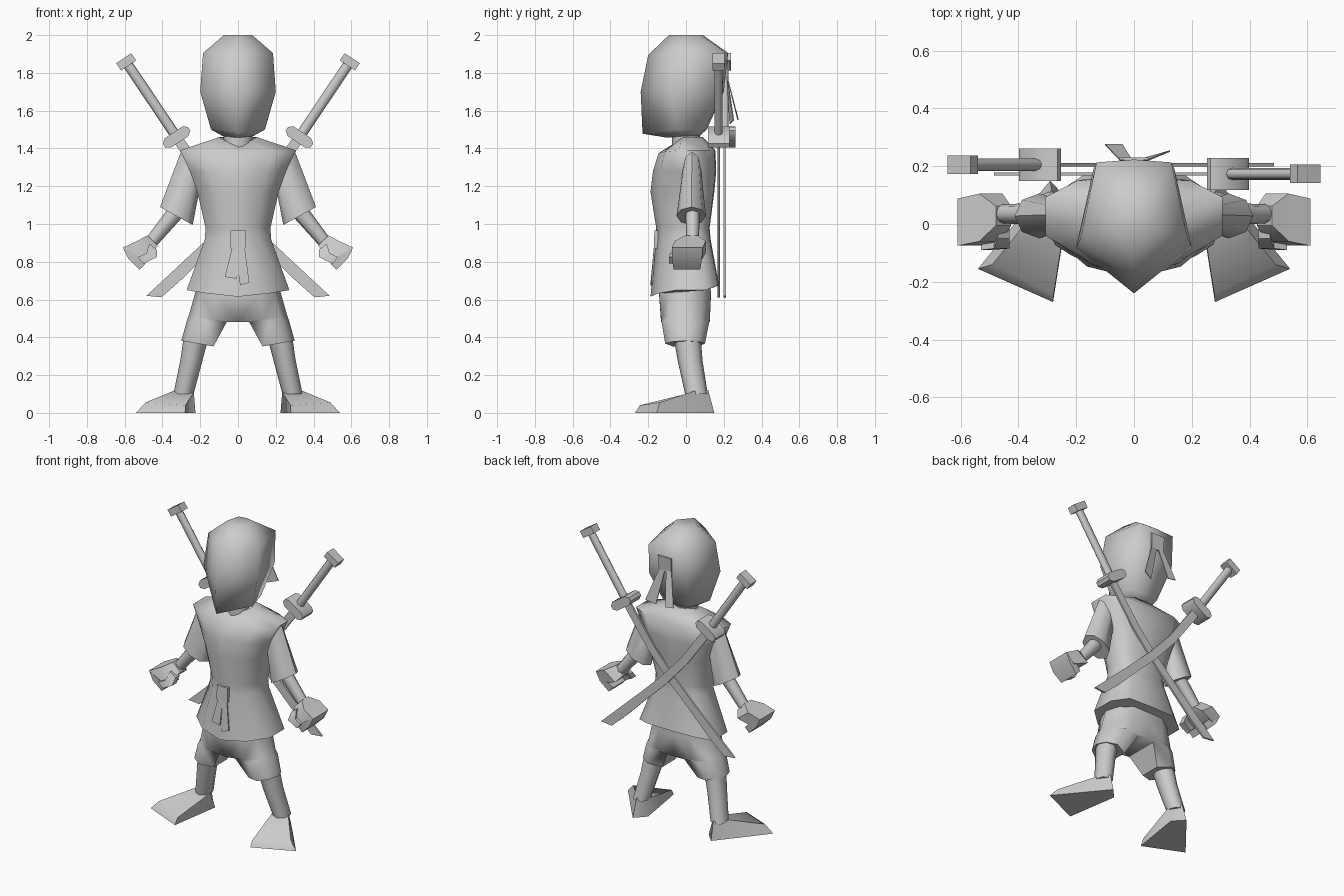
import bpy, bmesh, math
from mathutils import Vector

cube = bpy.data.objects.get("Cube")
if cube:
    bpy.data.objects.remove(cube, do_unlink=True)

# One plain colour
grey = bpy.data.materials.new("plain grey")
grey.use_nodes = True
colour = (0.6, 0.6, 0.6, 1)
grey.diffuse_color = colour
grey.node_tree.nodes["Principled BSDF"].inputs["Base Color"].default_value = colour


def loft(name, rings, mirror=False, angle=60):
    """Skin a list of equal point rings and cap both ends."""
    bm = bmesh.new()
    loops = [[bm.verts.new(p) for p in ring] for ring in rings]
    n = len(rings[0])
    for a, b in zip(loops, loops[1:]):
        for i in range(n):
            j = (i + 1) % n
            bm.faces.new((a[i], a[j], b[j], b[i]))
    bm.faces.new(loops[0])
    bm.faces.new(loops[-1])
    bmesh.ops.recalc_face_normals(bm, faces=bm.faces)
    mesh = bpy.data.meshes.new(name)
    bm.to_mesh(mesh)
    bm.free()
    mesh.materials.append(grey)
    ob = bpy.data.objects.new(name, mesh)
    bpy.context.collection.objects.link(ob)
    bpy.ops.object.select_all(action='DESELECT')
    ob.select_set(True)
    bpy.context.view_layer.objects.active = ob
    bpy.ops.object.shade_smooth_by_angle(angle=math.radians(angle))
    if mirror:
        ob.modifiers.new("Mirror", 'MIRROR').use_mirror_merge = False
    return ob


def oval(p, q, y, ry, n=8):
    """Ring whose one diameter runs from p to q in the xz plane, depth ry along y."""
    c = Vector(((p[0] + q[0]) / 2, y, (p[1] + q[1]) / 2))
    u = Vector((q[0], y, q[1])) - c
    turn = [2 * math.pi * i / n for i in range(n)]
    return [c + u * math.cos(t) + Vector((0, ry * math.sin(t), 0)) for t in turn]


def slab(name, outline, thick, angle=30):
    """Plate from (x, y, z) outline points, thickened along y."""
    back = [(x, y + thick, z) for x, y, z in outline]
    return loft(name, [outline, back], angle=angle)


# Head: pentagon sections with a centre ridge (z, half width, front, back, side y)
def head_ring(z, w, f, b, side, drop):
    return [(0, -f, z - drop), (w, side, z), (0.7 * w, b, z),
            (0, b + 0.01, z), (-0.7 * w, b, z), (-w, side, z)]


loft("head", [head_ring(*r) for r in (
    (2.0, 0.075, 0.09, 0.08, -0.01, 0), (1.905, 0.185, 0.2, 0.213, -0.05, 0.01),
    (1.7, 0.2, 0.24, 0.19, -0.08, 0), (1.5, 0.143, 0.23, 0.1, -0.05, 0.022),
    (1.465, 0.08, 0.1, 0.06, -0.02, 0.008))], angle=85)
loft("neck", [oval((-r, z), (r, z), 0, 0.075) for z, r in ((1.5, 0.075), (1.4, 0.08))])


# Tunic: ten-sided sections (z, half width, front, back, front drop, back rise)
def body_ring(z, w, f, b, drop=0.0, rise=0.0):
    half = [(0.6 * w, -0.78 * f, z - drop / 2), (w, -0.28 * f, z),
            (w, 0.6 * b, z), (0.64 * w, 0.97 * b, z + rise)]
    return ([(0, -f, z - drop)] + half + [(0, b, z + rise)]
            + [(-x, y, h) for x, y, h in reversed(half)])


loft("tunic", [body_ring(*r) for r in (
    (1.46, 0.1, 0.06, 0.09, 0.045), (1.39, 0.306, 0.145, 0.155, 0.015),
    (1.28, 0.255, 0.175, 0.16), (1.17, 0.215, 0.188, 0.15), (0.98, 0.172, 0.158, 0.125),
    (0.92, 0.175, 0.16, 0.13), (0.65, 0.272, 0.188, 0.175, 0.035, 0.025))], angle=70)

# Belt knot and its two tails
slab("belt_knot", [(-0.04, -0.167, 0.965), (0.04, -0.167, 0.965),
                   (0.04, -0.171, 0.87), (-0.04, -0.171, 0.87)], 0.02)
slab("belt_tail_right", [(-0.03, -0.169, 0.88), (0.005, -0.169, 0.88),
                         (-0.005, -0.186, 0.71), (-0.07, -0.18, 0.72)], 0.008)
slab("belt_tail_left", [(0.0, -0.17, 0.88), (0.035, -0.17, 0.88),
                        (0.06, -0.184, 0.69), (0.01, -0.189, 0.675)], 0.008)

# Headband knot and its two tails
slab("headband_knot", [(-0.05, 0.222, 1.86), (0.05, 0.222, 1.86),
                       (0.045, 0.214, 1.76), (-0.045, 0.214, 1.76)], 0.008)
slab("headband_tail_right", [(-0.045, 0.215, 1.78), (-0.005, 0.215, 1.78),
                             (-0.04, 0.272, 1.55), (-0.1, 0.272, 1.56)], 0.005)
slab("headband_tail_left", [(0.0, 0.215, 1.78), (0.04, 0.215, 1.78),
                            (0.125, 0.25, 1.55), (0.06, 0.23, 1.53)], 0.005)

# Sleeves, forearms and fists
loft("sleeves", [oval((0.303, 1.38), (0.19, 1.25), 0.032, 0.045),
                 oval((0.413, 1.09), (0.24, 0.995), 0.028, 0.078)], True)
loft("forearms", [oval((0.365, 1.09), (0.29, 1.04), 0.035, 0.038),
                  oval((0.49, 0.92), (0.435, 0.88), 0.035, 0.033)], True)


def block(p, q, y0, y1):
    return [(p[0], y0, p[1]), (q[0], y0, q[1]), (q[0], y1, q[1]), (p[0], y1, p[1])]


loft("palms", [block((0.478, 0.94), (0.425, 0.885), -0.005, 0.062),
               block((0.535, 0.91), (0.455, 0.85), -0.06, 0.105),
               block((0.61, 0.875), (0.55, 0.815), -0.075, 0.088)], True, 40)
loft("curled_fingers", [block((0.608, 0.873), (0.535, 0.835), -0.075, 0.088),
                        block((0.58, 0.815), (0.52, 0.82), -0.075, 0.085),
                        block((0.522, 0.758), (0.49, 0.79), -0.065, 0.075)], True, 40)
loft("thumbs", [block((0.47, 0.895), (0.43, 0.865), -0.05, -0.005),
                block((0.485, 0.845), (0.43, 0.825), -0.085, -0.04),
                block((0.53, 0.825), (0.50, 0.79), -0.09, -0.055)], True, 40)


# Shorts: each half runs from the waist down one leg (outer point, inner point, front, back)
def shorts_ring(p, q, f, b, inner=1.0):
    p, q = Vector(p), Vector(q)
    pts = [(0, 0), (0.15, -0.65 * f), (0.5, -f), (1, -f * inner),
           (1, b * inner), (0.5, b), (0.15, 0.65 * b)]
    return [(p.lerp(q, t).x, y, p.lerp(q, t).y) for t, y in pts]


loft("shorts", [shorts_ring(*r) for r in (
    ((0.2, 0.76), (0, 0.76), 0.135, 0.125), ((0.225, 0.64), (0, 0.62), 0.142, 0.132),
    ((0.262, 0.51), (0, 0.48), 0.132, 0.126), ((0.27, 0.49), (0.06, 0.48), 0.13, 0.124, 0.9),
    ((0.3, 0.382), (0.13, 0.352), 0.11, 0.1, 0.65))], True)

# Lower legs and feet
loft("lower_legs", [oval((0.285, 0.42), (0.155, 0.4), 0.005, 0.072),
                    oval((0.305, 0.28), (0.19, 0.27), 0.022, 0.066),
                    oval((0.342, 0.1), (0.235, 0.1), 0.055, 0.06)], True)
loft("feet", [
    [(0.28, -0.27, 0), (0.54, -0.155, 0), (0.365, 0.06, 0), (0.29, 0.15, 0), (0.225, 0.08, 0)],
    [(0.278, -0.245, 0.04), (0.49, -0.14, 0.055), (0.345, 0.04, 0.115),
     (0.285, 0.118, 0.12), (0.234, 0.04, 0.11)]], True, 60)


# Two curved swords crossed on the back
def sword(side, s, y):
    axis = Vector((0.557, 0.83))
    perp = Vector((0.83, -0.557))
    base = Vector((0.325, 1.46))

    def at(t, r):
        p = base + axis * t + perp * r
        return s * p.x, p.y

    def fitting(name, t, points, depth):
        outline = [(at(t + a, r)[0], y - depth, at(t + a, r)[1]) for a, r in points]
        slab(name + side, outline, 2 * depth, 50)

    loft("sword_handle_" + side,
         [oval(at(t, -0.027), at(t, 0.027), y, 0.021) for t in (0, 0.48)])
    # Guard is a flattened lozenge with rounded ends, the pommel a small block
    lens = [(-0.012, -0.08), (-0.03, -0.055), (-0.03, 0.055), (-0.012, 0.08),
            (0.012, 0.08), (0.03, 0.055), (0.03, -0.055), (0.012, -0.08)]
    fitting("sword_guard_", 0, lens, 0.056)
    fitting("sword_pommel_", 0.48, [(-0.023, -0.048), (-0.023, 0.048),
                                    (0.023, 0.048), (0.023, -0.048)], 0.032)
    edges = [((0.29, 1.455), (0.335, 1.425)), ((0.11, 1.205), (0.155, 1.175)),
             ((-0.045, 1.035), (-0.005, 0.995)), ((-0.195, 0.89), (-0.16, 0.845)),
             ((-0.34, 0.755), (-0.30, 0.705)), ((-0.485, 0.62), (-0.405, 0.612))]
    loft("sword_blade_" + side,
         [block((s * a[0], a[1]), (s * b[0], b[1]), y - 0.006, y + 0.006) for a, b in edges],
         angle=40)


sword("left", 1, 0.173)
sword("right", -1, 0.205)
